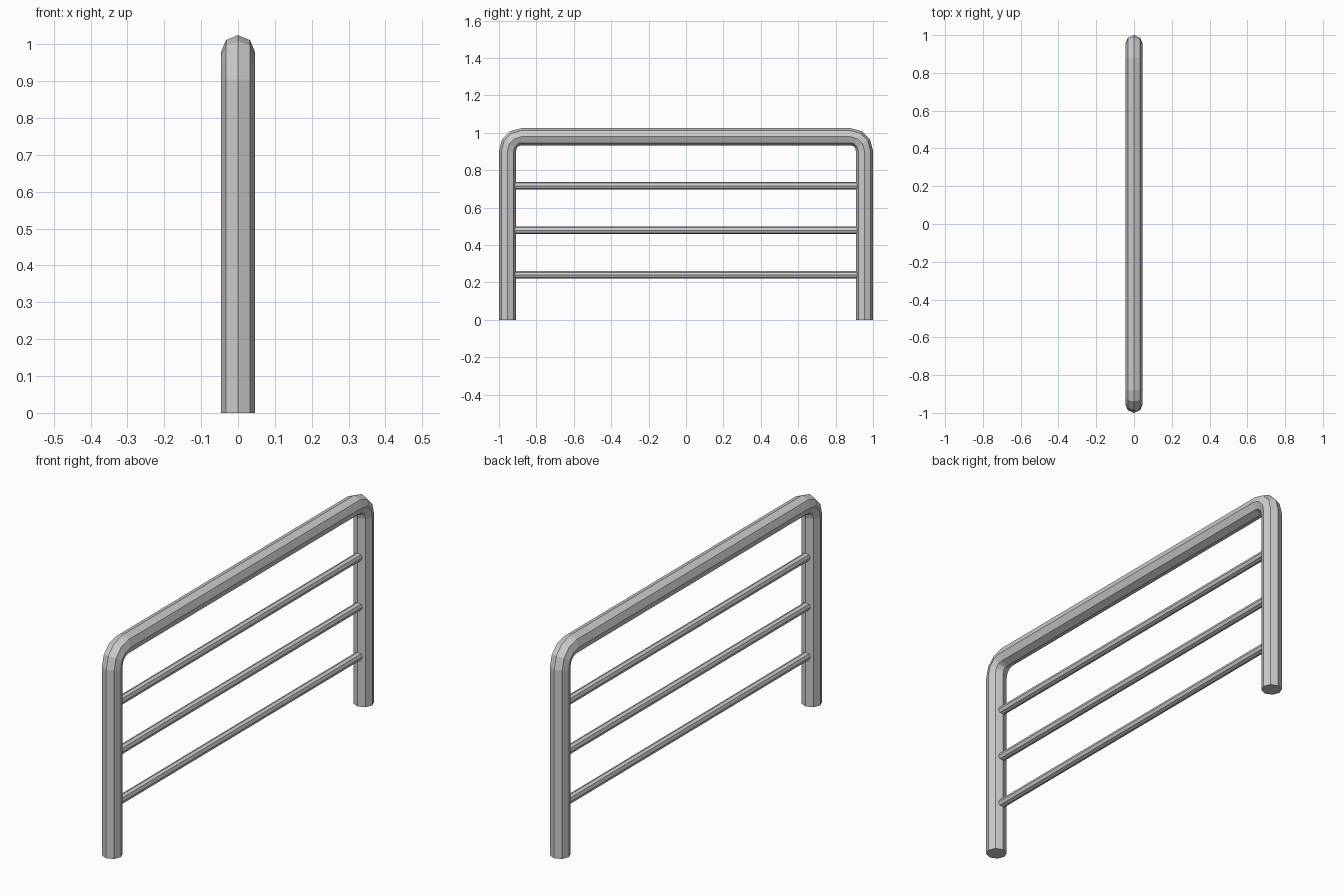
import bpy, bmesh, math
from mathutils import Vector

if "Cube" in bpy.data.objects:
    bpy.data.objects.remove(bpy.data.objects["Cube"])

SIDES = 8


def sweep(name, path, radius):
    """Octagonal tube along a path of (y, z, angle) stations in the YZ plane."""
    bm = bmesh.new()
    rings = []
    for y, z, ang in path:
        # ang is the direction of travel measured from +y towards +z
        normal = Vector((0, -math.sin(ang), math.cos(ang)))
        ring = []
        for i in range(SIDES):
            a = 2 * math.pi * i / SIDES
            p = Vector((0, y, z)) + radius * (math.cos(a) * Vector((1, 0, 0)) + math.sin(a) * normal)
            ring.append(bm.verts.new(p))
        rings.append(ring)
    for a, b in zip(rings, rings[1:]):
        for i in range(SIDES):
            j = (i + 1) % SIDES
            bm.faces.new((a[i], a[j], b[j], b[i]))
    bm.faces.new(rings[0])
    bm.faces.new(rings[-1])
    bmesh.ops.recalc_face_normals(bm, faces=bm.faces)
    mesh = bpy.data.meshes.new(name)
    bm.to_mesh(mesh)
    bm.free()
    obj = bpy.data.objects.new(name, mesh)
    bpy.context.collection.objects.link(obj)
    return obj


# Main bent tube: leg, rounded corner, top rail, rounded corner, leg
R, LEG_Y, TOP_Z, BEND, STEPS = 0.046, 0.954, 0.979, 0.075, 3
half = [(-LEG_Y, 0, math.pi / 2)]
for k in range(STEPS + 1):
    t = math.pi / 2 * k / STEPS
    half.append((-LEG_Y + BEND * (1 - math.cos(t)),
                 TOP_Z - BEND * (1 - math.sin(t)),
                 math.pi / 2 - t))
path = half + [(-y, z, -a) for y, z, a in reversed(half)]
sweep("bent_tube_frame", path, R)

# Three thin cross bars between the legs
for n, z in enumerate((0.24, 0.479, 0.717), 1):
    sweep(f"cross_bar_{n}", [(-0.917, z, 0), (0.917, z, 0)], 0.02)
